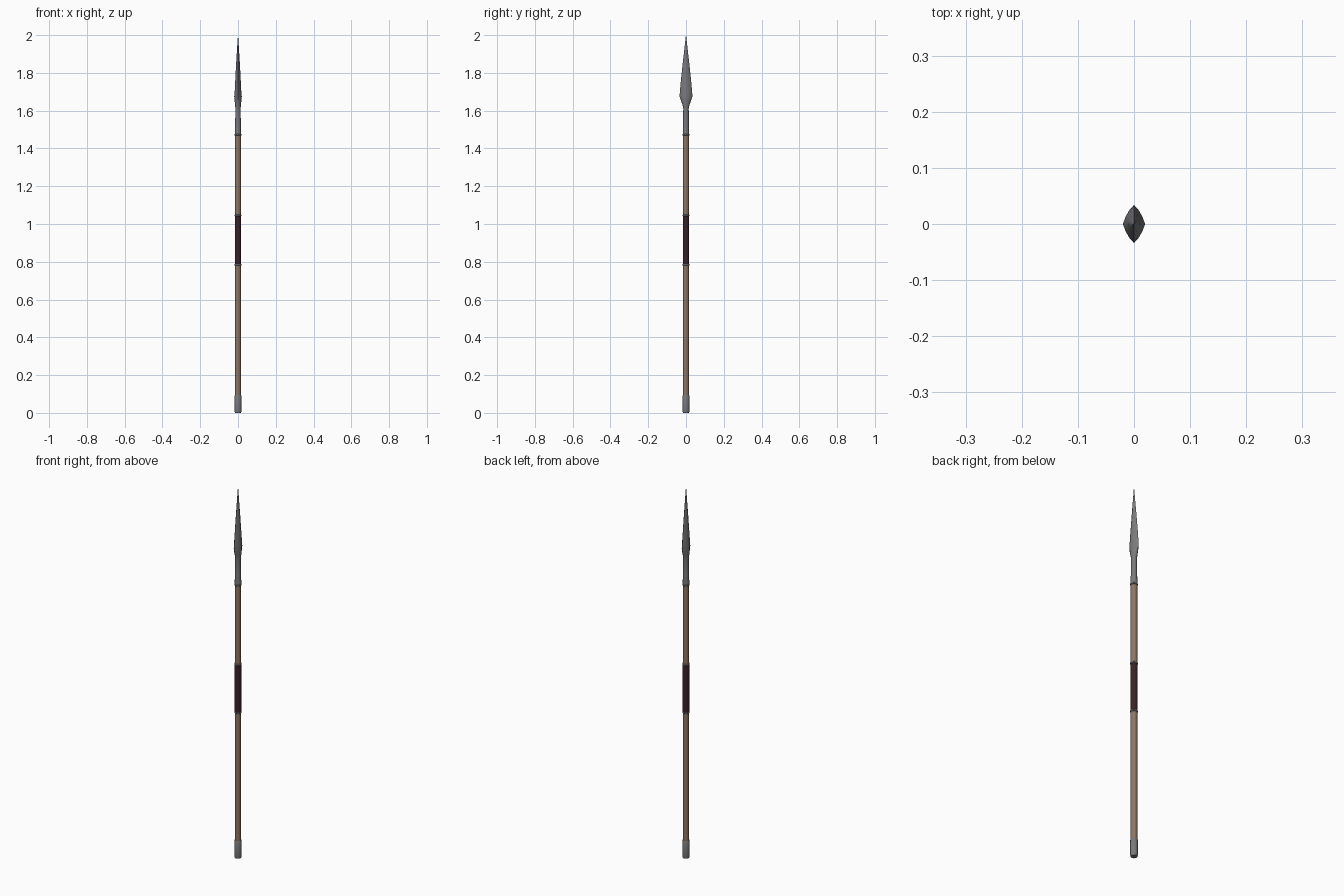
import bpy, bmesh, math

if "Cube" in bpy.data.objects:
    bpy.data.objects.remove(bpy.data.objects["Cube"])

def material(name, rgb):
    m = bpy.data.materials.new(name)
    m.diffuse_color = (*rgb, 1)
    m.use_nodes = True
    m.node_tree.nodes["Principled BSDF"].inputs["Base Color"].default_value = m.diffuse_color
    return m

STEEL = material("steel grey", (0.195, 0.195, 0.198))
WOOD = material("wood brown", (0.27, 0.185, 0.125))
LEATHER = material("dark red leather", (0.042, 0.016, 0.02))

def loft(name, sections, mat, sides=12, angle=35):
    """Skin superellipse rings given as (z, half x, half y, exponent)."""
    bm = bmesh.new()
    rings = []
    for z, rx, ry, p in sections:
        ring = []
        for i in range(sides):
            a = 2 * math.pi * i / sides
            c, s = math.cos(a), math.sin(a)
            k = (abs(c) ** p + abs(s) ** p) ** (-1 / p)
            ring.append(bm.verts.new((rx * c * k, ry * s * k, z)))
        rings.append(ring)
    for lo, hi in zip(rings, rings[1:]):
        for i in range(sides):
            j = (i + 1) % sides
            bm.faces.new((lo[i], lo[j], hi[j], hi[i]))
    bm.faces.new(rings[0][::-1])
    bm.faces.new(rings[-1])
    me = bpy.data.meshes.new(name)
    bm.to_mesh(me)
    bm.free()
    me.materials.append(mat)
    ob = bpy.data.objects.new(name, me)
    bpy.context.collection.objects.link(ob)
    bpy.ops.object.select_all(action='DESELECT')
    ob.select_set(True)
    bpy.context.view_layer.objects.active = ob
    bpy.ops.object.shade_smooth_by_angle(angle=math.radians(angle))
    return ob

def turned(name, profile, mat):
    return loft(name, [(z, r, r, 2) for z, r in profile], mat, sides=16)

# Shaft, butt cap and leather grip
turned("shaft", [(0.08, 0.0158), (1.48, 0.0158)], WOOD)
turned("butt_cap", [(0, 0.016), (0.008, 0.018), (0.09, 0.018), (0.094, 0.0165)], STEEL)
turned("grip", [(0.785, 0.0164), (1.045, 0.0164)], LEATHER)

# Narrow collars at the grip ends and the socket mouth
for name, z in (("grip_ring_lower", 0.785), ("grip_ring_upper", 1.045), ("socket_ring", 1.473)):
    turned(name, [(z - 0.004, 0.0168), (z - 0.002, 0.0185),
                  (z + 0.002, 0.0185), (z + 0.004, 0.0168)], STEEL)

# Spear head: round socket flowing into a lens-shaped leaf blade
loft("spear_head", [
    (1.473, 0.0165, 0.0165, 2), (1.54, 0.015, 0.015, 2), (1.61, 0.0135, 0.0145, 2),
    (1.63, 0.0155, 0.018, 1.8), (1.65, 0.0175, 0.026, 1.5), (1.675, 0.02, 0.034, 1.25),
    (1.70, 0.0175, 0.0325, 1.25), (1.76, 0.0145, 0.027, 1.2), (1.84, 0.0105, 0.0185, 1.2),
    (1.92, 0.0055, 0.0095, 1.2), (2.0, 0.0004, 0.0004, 1.2)], STEEL, sides=12, angle=60)
